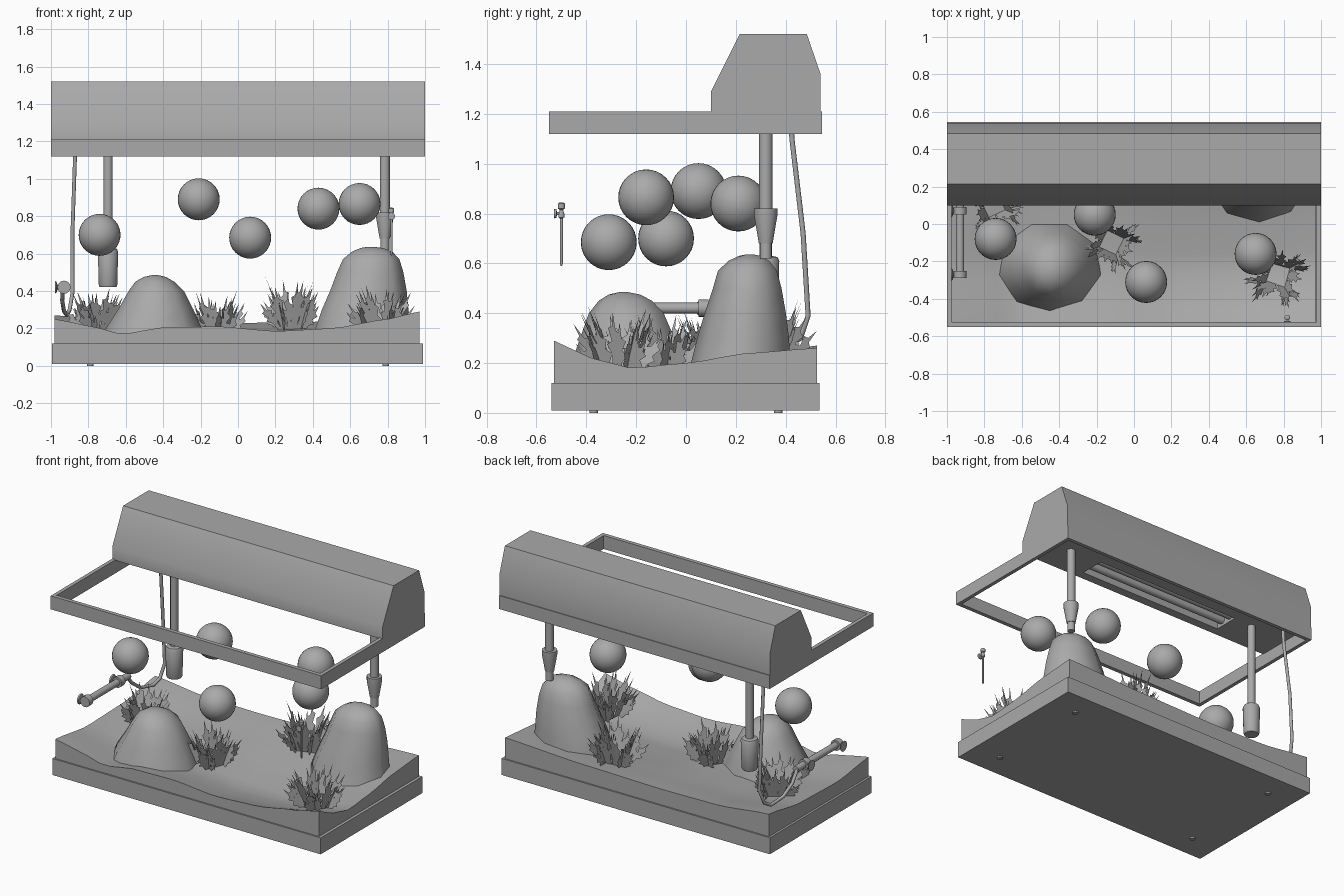
import bpy, bmesh, math, random
from mathutils import Vector, Matrix

if "Cube" in bpy.data.objects:
    bpy.data.objects.remove(bpy.data.objects["Cube"])

random.seed(4)
grey = bpy.data.materials.new("grey")
grey.diffuse_color = (0.4, 0.4, 0.4, 1)
grey.use_nodes = True
grey.node_tree.nodes["Principled BSDF"].inputs["Base Color"].default_value = grey.diffuse_color


def finish(name, bm, angle=30, normals=True):
    if normals:
        bmesh.ops.recalc_face_normals(bm, faces=bm.faces)
    me = bpy.data.meshes.new(name)
    bm.to_mesh(me)
    bm.free()
    ob = bpy.data.objects.new(name, me)
    bpy.context.collection.objects.link(ob)
    me.materials.append(grey)
    if angle:
        bpy.ops.object.select_all(action='DESELECT')
        ob.select_set(True)
        bpy.context.view_layer.objects.active = ob
        bpy.ops.object.shade_smooth_by_angle(angle=math.radians(angle))
    return ob


def add_box(bm, lo, hi):
    lo, hi = Vector(lo), Vector(hi)
    size = hi - lo
    m = Matrix.Translation((lo + hi) / 2) @ Matrix.Diagonal((*size, 1))
    bmesh.ops.create_cube(bm, size=1, matrix=m)


def box(name, lo, hi):
    bm = bmesh.new()
    add_box(bm, lo, hi)
    return finish(name, bm, 0)


def loft(name, rings, sides, angle=40, turn=0):
    """Closed skin over rings given as (centre, axis u, axis v)."""
    bm = bmesh.new()
    loops = []
    for c, u, v in rings:
        c, u, v = Vector(c), Vector(u), Vector(v)
        loops.append([bm.verts.new(c + u * math.cos(t) + v * math.sin(t))
                      for t in (turn + i * math.tau / sides for i in range(sides))])
    for a, b in zip(loops, loops[1:]):
        for i in range(sides):
            j = (i + 1) % sides
            bm.faces.new((a[i], a[j], b[j], b[i]))
    bm.faces.new(loops[0][::-1])
    bm.faces.new(loops[-1])
    return finish(name, bm, angle)


def lathe(name, base, axis, profile, sides=16):
    """Turned part: profile is (distance along axis, radius)."""
    axis = Vector(axis)
    u = axis.orthogonal().normalized()
    v = axis.cross(u)
    return loft(name, [(Vector(base) + axis * d, u * r, v * r) for d, r in profile], sides)


def lerp(points, t):
    for (a, p), (b, q) in zip(points, points[1:]):
        if t <= b:
            k = max(0, (t - a) / (b - a))
            k = k * k * (3 - 2 * k) * 0.5 + k * 0.5
            return p + (q - p) * k
    return points[-1][1]


# base slab and feet
box("base_slab", (-0.995, -0.54, 0.01), (0.99, 0.535, 0.12))
for x in (-0.79, 0.79):
    for y in (-0.37, 0.37):
        lathe("foot", (x, y, 0), (0, 0, 1), [(0, 0.018), (0.012, 0.018)], 12)

# gravel bed: four edge profiles blended over a grid
X0, X1, Y0, Y1 = -0.98, 0.97, -0.53, 0.525
front = [(X0, .25), (-.8, .215), (-.62, .17), (-.4, .205), (-.1, .21), (.2, .185), (.5, .2), (.8, .25), (X1, .29)]
back = [(X0, .27), (-.6, .23), (-.2, .225), (.4, .235), (X1, .26)]
left = [(Y0, .25), (-.2, .21), (.2, .22), (Y1, .27)]
right = [(Y0, .29), (-.38, .22), (-.22, .18), (0, .2), (.25, .24), (Y1, .26)]


def ground(x, y):
    u, v = (x - X0) / (X1 - X0), (y - Y0) / (Y1 - Y0)
    edges = (1 - v) * lerp(front, x) + v * lerp(back, x) + (1 - u) * lerp(left, y) + u * lerp(right, y)
    corners = (1 - u) * ((1 - v) * .25 + v * .27) + u * ((1 - v) * .29 + v * .26)
    return edges - corners


bm = bmesh.new()
bmesh.ops.create_grid(bm, x_segments=24, y_segments=14, size=1)
for v in bm.verts:
    x = X0 + (v.co.x + 1) / 2 * (X1 - X0)
    y = Y0 + (v.co.y + 1) / 2 * (Y1 - Y0)
    v.co = (x, y, ground(x, y))
rim = [e for e in bm.edges if e.is_boundary]
ext = bmesh.ops.extrude_edge_only(bm, edges=rim)["geom"]
for v in ext:
    if isinstance(v, bmesh.types.BMVert):
        v.co.z = 0.12
bmesh.ops.holes_fill(bm, edges=[e for e in bm.edges if e.is_boundary], sides=0)
finish("gravel_bed", bm)

# rocks: (z, centre x, centre y, half width, half depth)
left_rock = [(.13, -.45, -.23, .285, .25), (.2, -.45, -.23, .26, .23), (.3, -.44, -.23, .205, .195),
             (.4, -.437, -.235, .15, .155), (.45, -.445, -.24, .105, .11), (.475, -.445, -.245, .06, .065),
             (.485, -.443, -.25, .015, .015)]
right_rock = [(.15, .67, .22, .27, .215), (.2, .67, .225, .26, .205), (.3, .68, .235, .235, .19),
              (.4, .697, .243, .208, .168), (.5, .707, .25, .18, .142), (.57, .712, .25, .153, .122),
              (.61, .717, .255, .11, .085), (.63, .715, .257, .06, .045), (.636, .71, .257, .015, .015)]
for name, data in (("left_rock", left_rock), ("right_rock", right_rock)):
    loft(name, [((x, y, z), (a, 0, 0), (0, b, 0)) for z, x, y, a, b in data], 9, 60, -math.pi / 2)

# floating balls
for c in ((-.74, -.08, .70), (-.21, .05, .89), (.065, -.31, .685), (.43, .21, .84), (.65, -.16, .865)):
    bm = bmesh.new()
    bmesh.ops.create_uvsphere(bm, u_segments=32, v_segments=16, radius=0.112, matrix=Matrix.Translation(c))
    finish("ball", bm)


# plants: four outward leaning sheets of serrated blades around a square
def blade(bm, place, root, angle, length, width):
    d = Vector((math.sin(angle), math.cos(angle)))
    n = Vector((d.y, -d.x))
    outline = [(0, -.35), (.35, -.5), (.5, -1.3), (.55, -.45), (.75, -1), (.78, -.3),
               (1, 0), (.72, .3), (.66, 1.1), (.5, .45), (.4, 1.3), (.28, .5), (0, .35)]
    pts = [Vector(root) + d * (t * length) + n * (s * width) for t, s in outline]
    bm.faces.new([bm.verts.new(place(p)) for p in pts])


def plant(x, y, turn, height, spread):
    bm = bmesh.new()
    z = ground(x, y) - 0.02
    for k in range(4):
        rot = Matrix.Rotation(turn + k * math.pi / 2, 3, 'Z')

        def place(p):
            out = 0.045 + spread * p.y + 0.5 * p.y * p.y
            return Vector((x, y, z)) + rot @ Vector((p.x, -out, p.y))
        for i in range(9):
            f = i / 4 - 1
            blade(bm, place, (f * 0.055, 0), f * 0.62 + random.uniform(-.1, .1),
                  height * (1 - 0.3 * abs(f)) * random.uniform(.75, 1.03), 0.024)
    finish("plant", bm, 0, False)


plant(-.12, -.10, -.45, .29, .16)
plant(.77, -.27, -.3, .31, .2)
plant(-.75, .10, .4, .27, .2)
plant(.28, .33, .2, .30, .16)

# rim frame round the top
bm = bmesh.new()
for sx in (-1, 1):
    add_box(bm, (min(sx, sx * .975), -.55, 1.12), (max(sx, sx * .975), .545, 1.21))
add_box(bm, (-.975, -.55, 1.12), (.975, -.523, 1.21))
add_box(bm, (-.975, .52, 1.12), (.975, .545, 1.21))
finish("rim_frame", bm, 0)

# hood with a lamp recess cut in its underside
bm = bmesh.new()
profile = [(.10, 1.205), (.10, 1.29), (.215, 1.52), (.485, 1.52), (.54, 1.36), (.54, 1.205)]
f = bm.faces.new([bm.verts.new((-1, y, z)) for y, z in profile])
side = bmesh.ops.extrude_face_region(bm, geom=[f])["geom"]
bmesh.ops.translate(bm, verts=[v for v in side if isinstance(v, bmesh.types.BMVert)], vec=(2, 0, 0))
hood = finish("hood", bm)
cutter = box("recess_cutter", (-.55, .16, 1.1), (.55, .33, 1.29))
cutter.hide_render = True
cutter.hide_viewport = True
cut = hood.modifiers.new("recess", 'BOOLEAN')
cut.operation = 'DIFFERENCE'
cut.solver = 'EXACT'
cut.object = cutter
for y in (.205, .285):
    lathe("lamp_tube", (-.55, y, 1.245), (1, 0, 0), [(0, .025), (1.1, .025)])

# heater and filter intake hanging from the hood
lathe("heater", (-.695, .32, 0), (0, 0, 1),
      [(.42, .045), (.43, .05), (.61, .055), (.625, .048), (.63, .025), (1.21, .025)], 20)
lathe("filter_intake", (.785, .32, 0), (0, 0, 1),
      [(.62, .024), (.68, .024), (.68, .028), (.79, .047), (.82, .047), (.82, .027), (1.21, .027)], 20)

# hose from the hood to the spray bar
cu = bpy.data.curves.new("hose", 'CURVE')
cu.dimensions = '3D'
cu.bevel_depth = 0.011
cu.bevel_resolution = 2
path = [(-.87, .42, 1.21), (-.872, .425, 1.1), (-.885, .47, .72), (-.885, .49, .39), (-.9, .46, .30),
        (-.915, .41, .27), (-.93, .3, .29), (-.94, .22, .35), (-.935, .16, .42)]
sp = cu.splines.new('POLY')
sp.points.add(len(path) - 1)
for p, c in zip(sp.points, path):
    p.co = (*c, 1)
cu.materials.append(grey)
bpy.context.collection.objects.link(bpy.data.objects.new("hose", cu))

# spray bar with collars and suction cups
lathe("spray_bar", (-.93, 0, .42), (0, 1, 0),
      [(-.29, .022), (-.29, .035), (-.25, .035), (-.25, .022), (.05, .022), (.05, .035),
       (.09, .035), (.09, .022), (.17, .022)])
for y in (-.27, .07):
    lathe("suction_cup", (-.93, y, .42), (-1, 0, 0), [(0, .012), (.035, .012), (.04, .03), (.048, .035)], 12)

# thermometer on the front wall
lathe("thermometer", (.82, -.5, 0), (0, 0, 1),
      [(.59, .003), (.6, .006), (.78, .006), (.785, .012), (.8, .012), (.815, .007), (.82, .015), (.84, .015), (.845, .006)], 12)
lathe("thermometer_cup", (.82, -.5, .8), (0, -1, 0), [(0, .006), (.018, .006), (.02, .018), (.03, .02)], 12)
